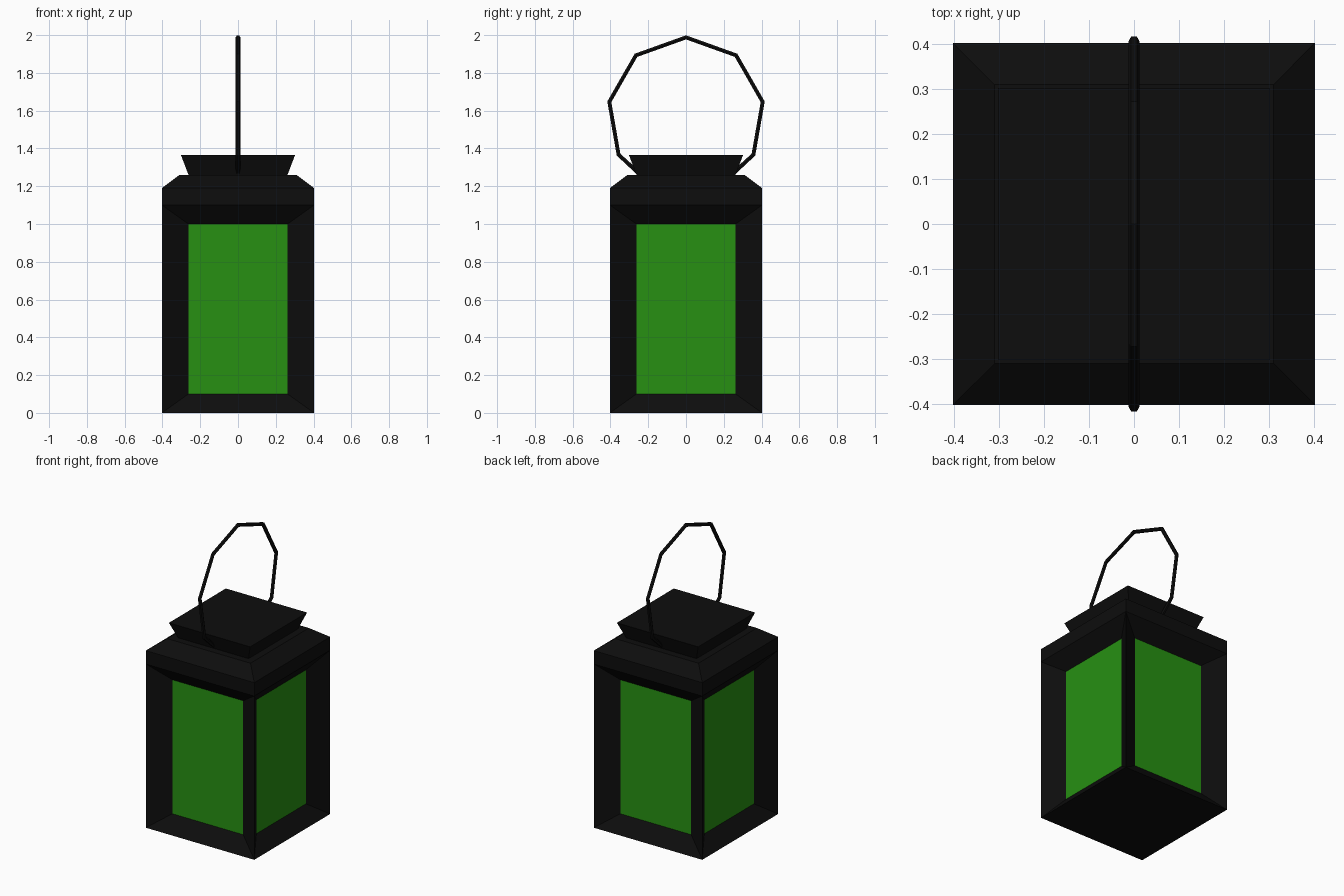
import bpy, bmesh
from mathutils import Vector

if "Cube" in bpy.data.objects:
    bpy.data.objects.remove(bpy.data.objects["Cube"])


def material(name, rgb):
    m = bpy.data.materials.new(name)
    m.diffuse_color = (*rgb, 1)
    m.use_nodes = True
    m.node_tree.nodes["Principled BSDF"].inputs["Base Color"].default_value = m.diffuse_color
    return m


BLACK = material("black_metal", (0.004, 0.004, 0.004))
GREEN = material("green_glass", (0.02, 0.28, 0.006))


def add_object(name, bm, *mats):
    bmesh.ops.recalc_face_normals(bm, faces=bm.faces)
    me = bpy.data.meshes.new(name)
    bm.to_mesh(me)
    bm.free()
    for m in mats:
        me.materials.append(m)
    ob = bpy.data.objects.new(name, me)
    bpy.context.collection.objects.link(ob)
    return ob


def square_stack(profile):
    """Closed solid through square sections given as (half width, z)."""
    bm = bmesh.new()
    rings = [[bm.verts.new((sx * h, sy * h, z))
              for sx, sy in ((-1, -1), (1, -1), (1, 1), (-1, 1))]
             for h, z in profile]
    for a, b in zip(rings, rings[1:]):
        for i in range(4):
            j = (i + 1) % 4
            bm.faces.new((a[i], a[j], b[j], b[i]))
    bm.faces.new(rings[0][::-1])
    bm.faces.new(rings[-1])
    bm.normal_update()
    return bm


HALF = 0.403

# Body: each side slopes inward to a recessed glass pane
bm = square_stack([(HALF, 0), (HALF, 1.1)])
sides = [f for f in bm.faces if abs(f.normal.z) < 0.5]
normals = [f.normal.copy() for f in sides]
panes = bmesh.ops.extrude_discrete_faces(bm, faces=sides)["faces"]
for pane, n in zip(panes, normals):
    across = Vector((0, 0, 1)).cross(n)
    for v in pane.verts:
        side = 0.263 if v.co.dot(across) > 0 else -0.263
        z = 1.0 if v.co.z > 0.5 else 0.1
        v.co = n * (HALF - 0.082) + across * side + Vector((0, 0, z))
    pane.material_index = 1
add_object("lantern_body", bm, BLACK, GREEN)

# Roof with chamfered shoulder, and flared cap
add_object("roof", square_stack([(HALF, 1.1), (HALF, 1.19), (0.31, 1.26)]), BLACK)
add_object("cap", square_stack([(0.262, 1.26), (0.302, 1.365)]), BLACK)

# Handle: six-sided wire bent into a faceted loop
half = [(0.255, 1.273), (0.357, 1.367), (0.406, 1.647), (0.265, 1.893)]
path = [(-y, z) for y, z in half] + [(0, 1.988)] + half[::-1]
cu = bpy.data.curves.new("handle", "CURVE")
cu.dimensions = "3D"
cu.bevel_depth = 0.0125
cu.bevel_resolution = 1
cu.use_fill_caps = True
sp = cu.splines.new("POLY")
sp.points.add(len(path) - 1)
for p, (y, z) in zip(sp.points, path):
    p.co = (0, y, z, 1)
sp.use_smooth = False
cu.materials.append(BLACK)
handle = bpy.data.objects.new("handle", cu)
bpy.context.collection.objects.link(handle)
bpy.context.view_layer.objects.active = handle
handle.select_set(True)
bpy.ops.object.convert(target="MESH")
